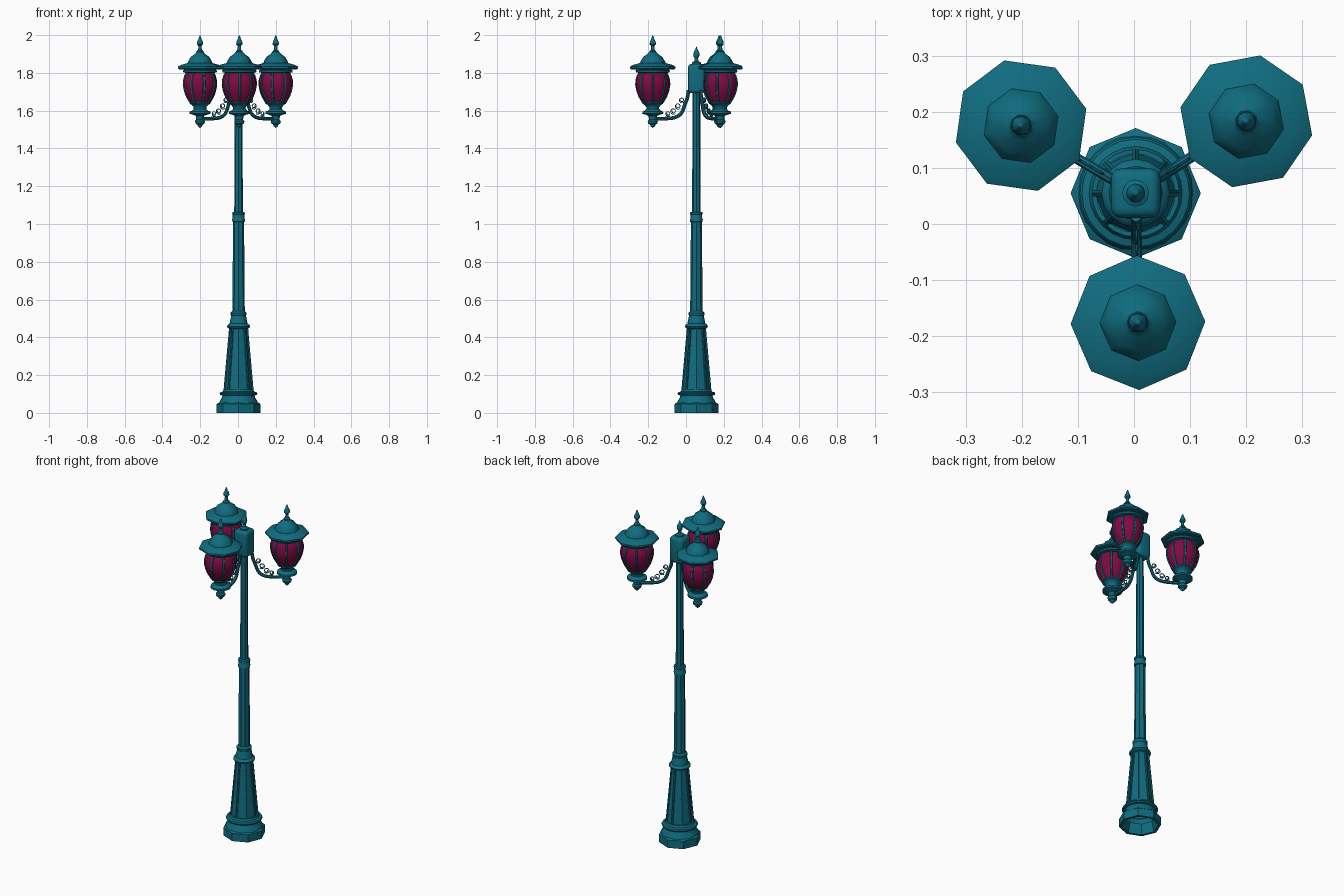
import bpy, bmesh, math
from mathutils import Matrix, Vector

cube = bpy.data.objects.get("Cube")
if cube:
    bpy.data.objects.remove(cube)


def material(name, rgb):
    m = bpy.data.materials.new(name)
    m.use_nodes = True
    m.diffuse_color = (*rgb, 1)
    m.node_tree.nodes["Principled BSDF"].inputs["Base Color"].default_value = (*rgb, 1)
    return m


TEAL = material("teal paint", (0.005, 0.15, 0.215))
CRIMSON = material("crimson glass", (0.22, 0.003, 0.055))
POST = Matrix.Translation((0.003, 0.055, 0))


def finish(bm, name, mat, matrix, angle=40):
    bmesh.ops.recalc_face_normals(bm, faces=bm.faces)
    me = bpy.data.meshes.new(name)
    bm.to_mesh(me)
    bm.free()
    me.materials.append(mat)
    me.shade_smooth()
    me.set_sharp_from_angle(angle=math.radians(angle))
    ob = bpy.data.objects.new(name, me)
    ob.matrix_world = matrix
    bpy.context.collection.objects.link(ob)
    return ob


def lathe(name, profile, sides, matrix=POST, mat=TEAL, flute=1.0):
    """Turn (radius, z) points round z; flute shrinks every other corner."""
    bm = bmesh.new()
    rings = []
    for r, z in profile:
        ring = []
        for i in range(sides):
            a = math.tau * i / sides
            k = r * (flute if i % 2 else 1)
            ring.append(bm.verts.new((k * math.cos(a), k * math.sin(a), z)))
        rings.append(ring)
    for low, high in zip(rings, rings[1:]):
        for i in range(sides):
            j = (i + 1) % sides
            bm.faces.new((low[i], low[j], high[j], high[i]))
    bmesh.ops.remove_doubles(bm, verts=bm.verts, dist=0.0001)
    return finish(bm, name, mat, matrix)


def tube(name, paths, radius, matrix, sides=2, kind="POLY"):
    """Round bar along each path of points."""
    cu = bpy.data.curves.new(name, "CURVE")
    cu.dimensions = "3D"
    cu.bevel_depth = radius
    cu.bevel_resolution = sides
    cu.resolution_u = 5
    cu.use_fill_caps = True
    for pts in paths:
        sp = cu.splines.new(kind)
        sp.points.add(len(pts) - 1)
        for p, co in zip(sp.points, pts):
            p.co = (*co, 1)
        if kind == "NURBS":
            sp.use_endpoint_u = True
            sp.order_u = 4
    cu.materials.append(TEAL)
    ob = bpy.data.objects.new(name, cu)
    ob.matrix_world = matrix
    bpy.context.collection.objects.link(ob)
    bpy.ops.object.select_all(action="DESELECT")
    ob.select_set(True)
    bpy.context.view_layer.objects.active = ob
    bpy.ops.object.convert(target="MESH")
    bpy.ops.object.shade_smooth_by_angle()


# Base: hollow octagonal plinth with round mouldings
lathe("plinth", [(0.085, 0.06), (0.1, 0.0), (0.116, 0.0), (0.116, 0.047),
                 (0.107, 0.053), (0.085, 0.06)], 8)
lathe("base_moulding", [(0.103, 0.05), (0.098, 0.065), (0.088, 0.08), (0.085, 0.092),
                        (0.097, 0.095), (0.1, 0.102), (0.096, 0.109),
                        (0.083, 0.113), (0.078, 0.125), (0.07, 0.125)], 24)

# Tapered column with a recessed panel on each side
bm = bmesh.new()
bmesh.ops.create_cone(bm, segments=8, radius1=0.08, radius2=0.05, depth=0.34,
                      matrix=Matrix.Translation((0, 0, 0.285)))
panels = [f for f in bm.faces if abs(f.normal.z) < 0.5]
bmesh.ops.inset_individual(bm, faces=panels, thickness=0.009, depth=0)
bmesh.ops.inset_individual(bm, faces=panels, thickness=0.002, depth=-0.006)
corner = min((v.co for v in bm.verts), key=lambda c: c.z)
turn = math.atan2(corner.y, corner.x)
finish(bm, "panelled_column", TEAL, POST @ Matrix.Rotation(-turn, 4, "Z"), 25)

# Collars and fluted shafts
lathe("column_collar", [(0.045, 0.445), (0.057, 0.45), (0.061, 0.458), (0.057, 0.467),
                        (0.048, 0.472), (0.039, 0.515), (0.042, 0.52),
                        (0.042, 0.53), (0.033, 0.54), (0.02, 0.54)], 16)
lathe("lower_shaft", [(0.033, 0.53), (0.029, 1.02)], 16, flute=0.87)
lathe("shaft_collar", [(0.025, 1.01), (0.033, 1.012), (0.034, 1.025), (0.031, 1.03),
                       (0.031, 1.05), (0.034, 1.053), (0.032, 1.062), (0.015, 1.066)], 16)
lathe("upper_shaft", [(0.023, 1.06), (0.02, 1.7)], 16, flute=0.87)

# Head block that carries the arms
bm = bmesh.new()
bmesh.ops.create_cube(bm, size=1, matrix=Matrix.Translation((0, 0, 1.77))
                      @ Matrix.Diagonal((0.088, 0.088, 0.155, 1)))
bmesh.ops.bevel(bm, geom=bm.edges[:], offset=0.018, segments=3, profile=0.5, affect="EDGES")
finish(bm, "head_block", TEAL, POST)
lathe("head_finial", [(0.024, 1.84), (0.024, 1.855), (0.011, 1.862), (0.009, 1.878),
                      (0.014, 1.885), (0.017, 1.9), (0.012, 1.915),
                      (0.006, 1.925), (0, 1.942)], 12)

ROOF = [(0, 1.822), (0.085, 1.822), (0.113, 1.818), (0.12, 1.823), (0.12, 1.833),
        (0.105, 1.842), (0.068, 1.852), (0.062, 1.866), (0.05, 1.885), (0.028, 1.9),
        (0.02, 1.91), (0, 1.912)]
SPIRE = [(0.018, 1.905), (0.018, 1.915), (0.01, 1.922), (0.008, 1.942), (0.017, 1.952),
         (0.015, 1.966), (0.008, 1.98), (0.005, 1.992), (0, 2.0)]
GLOBE = [(0.07, 1.802), (0.081, 1.785), (0.088, 1.76), (0.089, 1.735),
         (0.083, 1.705), (0.072, 1.675), (0.052, 1.642)]
RIM = [(0, 1.822), (0.082, 1.82), (0.091, 1.812), (0.089, 1.803), (0.072, 1.799), (0, 1.799)]
CUP = [(0, 1.646), (0.054, 1.646), (0.055, 1.637), (0.043, 1.63), (0.034, 1.618),
       (0.034, 1.608), (0.042, 1.6), (0.055, 1.595), (0.056, 1.584), (0.035, 1.578),
       (0.022, 1.572), (0.02, 1.552), (0.027, 1.545), (0.024, 1.532),
       (0.014, 1.526), (0.012, 1.518), (0, 1.508)]
ARM = [(0.16, 1.558), (0.115, 1.558), (0.073, 1.585), (0.062, 1.64), (0.045, 1.665), (0.042, 1.71)]
# Scrolls as (distance out, height, radius)
SCROLLS = [(0.15, 1.584, 0.014), (0.122, 1.597, 0.017), (0.097, 1.624, 0.017), (0.077, 1.656, 0.015)]


def spiral(x, z, r):
    steps = [i / 24 for i in range(25)]
    return [(x + r * (1 - 0.6 * t) * math.cos(9 * t - 2.3), 0,
             z + r * (1 - 0.6 * t) * math.sin(9 * t - 2.3)) for t in steps]


# Three lanterns on curved arms
for side, angle, reach in (("front", -89, 0.231), ("left", 33, 0.235), ("right", 149.5, 0.237)):
    swing = POST @ Matrix.Rotation(math.radians(angle), 4, "Z")
    lamp = swing @ Matrix.Translation((reach, 0, 0))
    lathe(side + "_lantern_roof", ROOF, 8, lamp)
    lathe(side + "_lantern_spire", SPIRE, 12, lamp)
    lathe(side + "_lantern_rim", RIM, 16, lamp)
    lathe(side + "_lantern_glass", GLOBE, 24, lamp, CRIMSON)
    lathe(side + "_lantern_cup", CUP, 16, lamp)
    ribs = []
    for i in range(8):
        out = Vector((math.cos(i * math.tau / 8), math.sin(i * math.tau / 8), 0))
        ribs.append([out * (r - 0.002) + Vector((0, 0, z)) for r, z in GLOBE])
    tube(side + "_lantern_ribs", ribs, 0.007, lamp, 1)
    tube(side + "_arm", [[(x, 0, z) for x, z in [(reach, 1.558)] + ARM]], 0.0095, swing, 2, "NURBS")
    tube(side + "_arm_scrolls", [spiral(*s) for s in SCROLLS], 0.0025, swing, 1)
